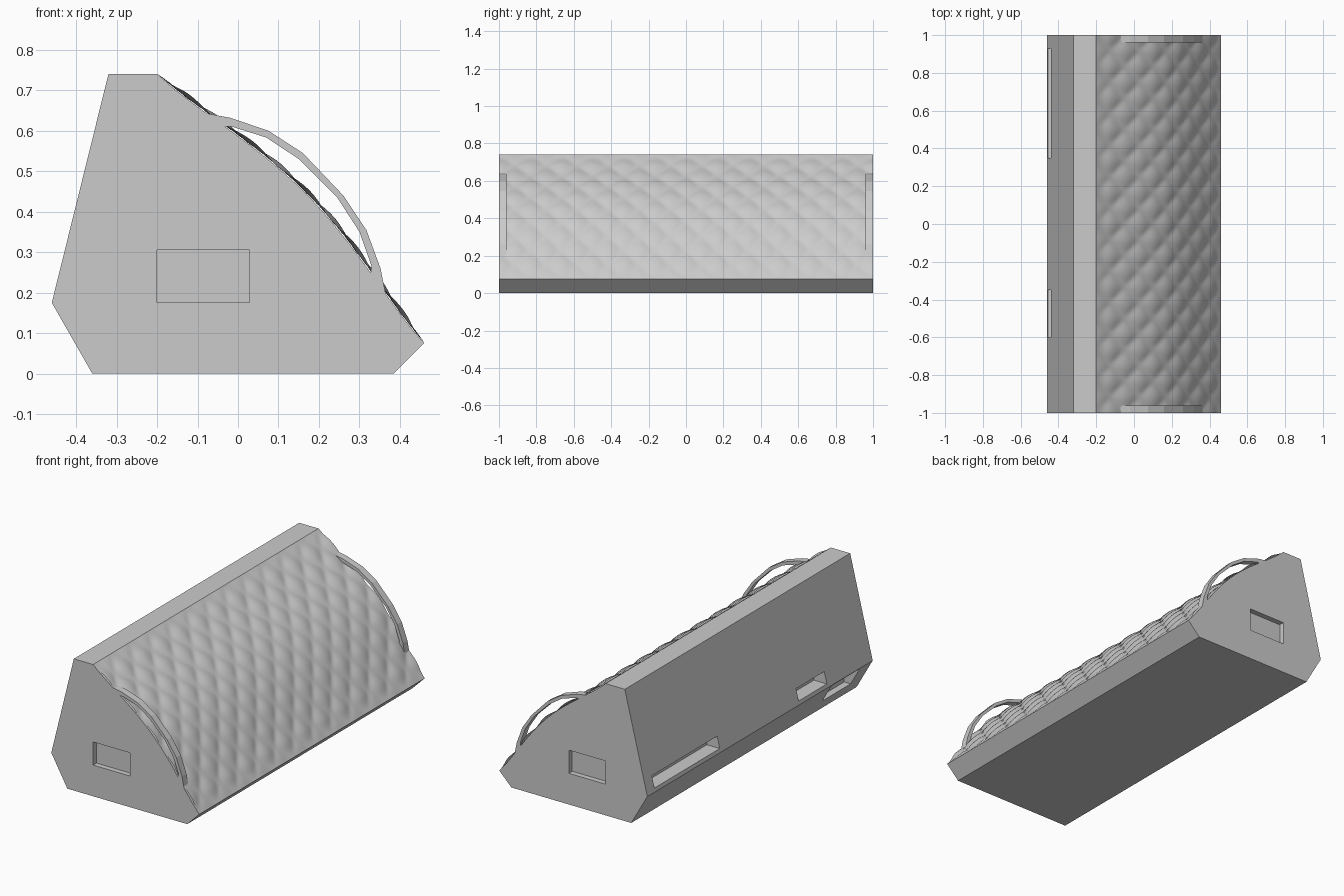
import bpy, bmesh
from math import sin, pi
from mathutils import Vector

cube = bpy.data.objects.get("Cube")
if cube:
    bpy.data.objects.remove(cube, do_unlink=True)

grey = bpy.data.materials.new("light_grey")
grey.use_nodes = True
COLOUR = (0.6, 0.6, 0.6, 1)
grey.diffuse_color = COLOUR
grey.node_tree.nodes["Principled BSDF"].inputs["Base Color"].default_value = COLOUR


def make_object(name, bm):
    bmesh.ops.recalc_face_normals(bm, faces=bm.faces)
    mesh = bpy.data.meshes.new(name)
    bm.to_mesh(mesh)
    bm.free()
    mesh.materials.append(grey)
    obj = bpy.data.objects.new(name, mesh)
    bpy.context.collection.objects.link(obj)
    return obj


def prism(name, profile, y0, y1):
    """Extrude an x-z outline along y."""
    bm = bmesh.new()
    face = bm.faces.new([bm.verts.new((x, y0, z)) for x, z in profile])
    new = bmesh.ops.extrude_face_region(bm, geom=[face])["geom"]
    verts = [g for g in new if isinstance(g, bmesh.types.BMVert)]
    bmesh.ops.translate(bm, verts=verts, vec=(0, y1 - y0, 0))
    return make_object(name, bm)


def box_profile(x0, x1, z0, z1):
    return [(x0, z0), (x1, z0), (x1, z1), (x0, z1)]


# Bowed slope between the front lip and the top edge
LIP, TOP = Vector((0.46, 0.075)), Vector((-0.2, 0.74))
NORMAL = Vector((0.709, 0.705))


def slope(t, lift=0.0):
    return LIP.lerp(TOP, t) + NORMAL * (0.053 * max(sin(pi * t), 0) ** 1.5 + lift)


# Cabinet
outline = [(-0.32, 0.74), (-0.46, 0.175), (-0.36, 0), (0.385, 0)]
outline += [tuple(slope(i / 24)) for i in range(25)]
cabinet = prism("cabinet", outline, -1, 1)

# Recesses: both ends, two rear slots, one port under the rear fold
end_grip = box_profile(-0.2, 0.028, 0.175, 0.305)
slot = box_profile(-0.55, -0.375, 0.195, 0.26)
port = box_profile(-0.55, -0.36, 0.07, 0.17)
cuts = [(end_grip, -1.1, -0.97), (end_grip, 0.97, 1.1),
        (slot, 0.35, 0.93), (slot, -0.6, -0.35), (port, -0.89, -0.64)]
bpy.context.view_layer.objects.active = cabinet
for profile, y0, y1 in cuts:
    cutter = prism("recess_cutter", profile, y0, y1)
    cutter.hide_render = True
    mod = cabinet.modifiers.new("recess", "BOOLEAN")
    mod.operation = "DIFFERENCE"
    mod.solver = "EXACT"
    mod.object = cutter
    bpy.ops.object.modifier_apply(modifier=mod.name)
    bpy.data.objects.remove(cutter, do_unlink=True)

# Quilted grille: diamond pillows mirrored about the middle
ROWS, COLS = 50, 192
bm = bmesh.new()
grid = []
for j in range(COLS + 1):
    y = -1 + 2 * j / COLS
    line = []
    for i in range(ROWS + 1):
        t = i / ROWS
        pillow = abs(sin(pi * (5 * t + 6 * abs(y))) * sin(pi * (5 * t - 6 * abs(y))))
        edge = min(1, 12 * t, 12 * (1 - t))
        p = slope(t, 0.001 + 0.011 * edge * pillow ** 0.8)
        line.append(bm.verts.new((p.x, y, p.y)))
    grid.append(line)
for a, b in zip(grid, grid[1:]):
    for i in range(ROWS):
        bm.faces.new((a[i], b[i], b[i + 1], a[i + 1]))
grille = make_object("quilted_grille", bm)
if sum((f.normal.z for f in grille.data.polygons)) < 0:
    grille.data.flip_normals()

# Arched handles at both ends
outer = [(-0.09, 0.645), (-0.02, 0.632), (0.075, 0.6), (0.16, 0.545),
         (0.26, 0.44), (0.317, 0.355), (0.352, 0.26), (0.365, 0.195)]
inner = [(0.32, 0.2), (0.33, 0.265), (0.3, 0.35), (0.245, 0.435),
         (0.15, 0.53), (0.07, 0.583), (-0.015, 0.61), (-0.08, 0.61)]
for side, y0, y1 in (("front", -1, -0.96), ("back", 0.96, 1)):
    prism(side + "_handle", outer + inner, y0, y1)

# Smooth the quilt only
bpy.ops.object.select_all(action="DESELECT")
grille.select_set(True)
bpy.context.view_layer.objects.active = grille
bpy.ops.object.shade_smooth_by_angle(angle=0.6)
